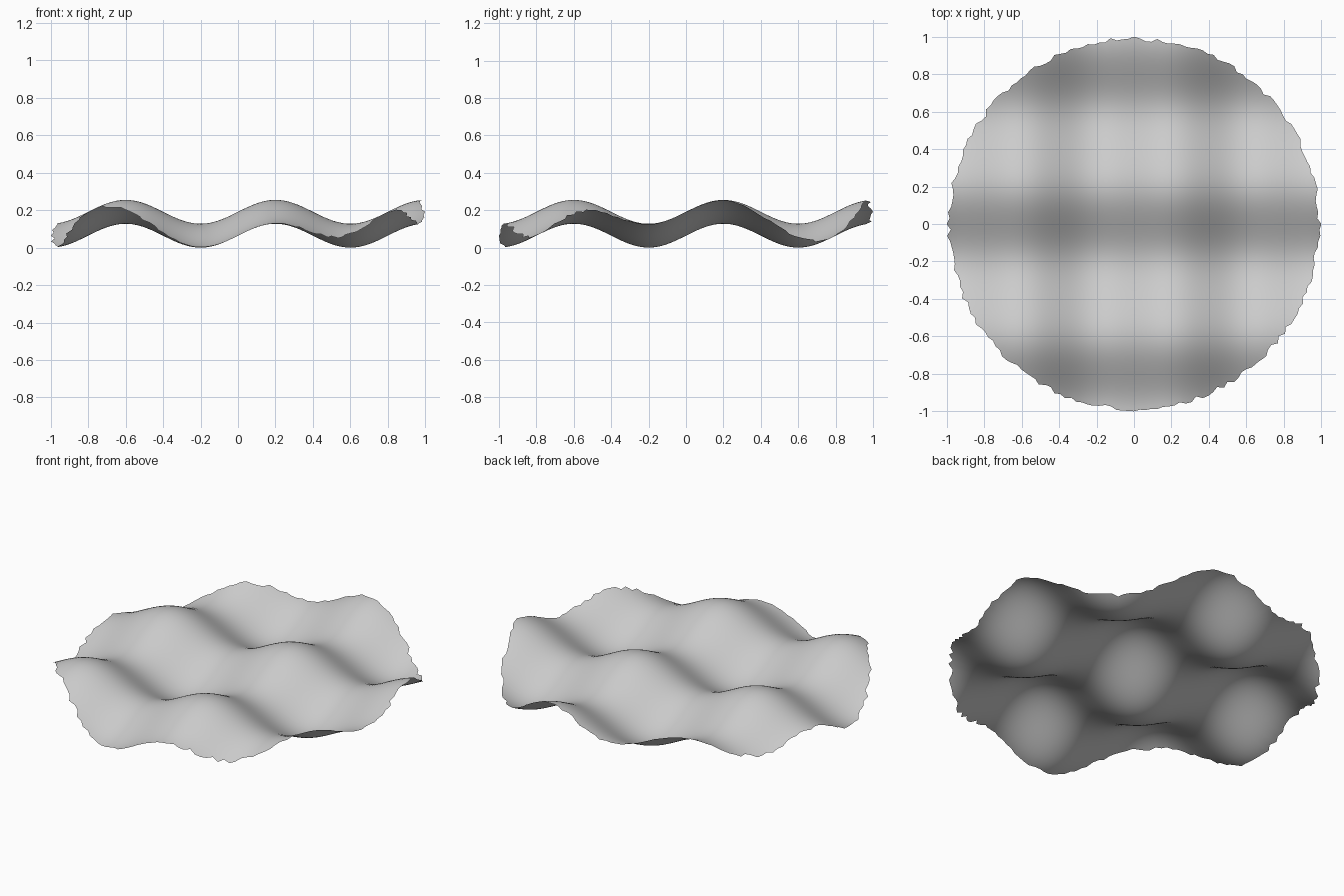
import bpy, bmesh, math, random

if "Cube" in bpy.data.objects:
    bpy.data.objects.remove(bpy.data.objects["Cube"])

random.seed(4)
RINGS, SEGS = 60, 200
PERIOD = 0.8
AMP = PERIOD / (4 * math.pi)


def height(x, y):
    k = 2 * math.pi / PERIOD
    return AMP * (2 + math.sin(k * x) + math.sin(k * y))


# Ragged rim: one slightly random radius per spoke
rim = [random.uniform(0.976, 1.0) for _ in range(SEGS)]
for i in range(0, SEGS, SEGS // 4):
    rim[i] = 1.0

# Thin rippled disc made of concentric rings
bm = bmesh.new()
centre = bm.verts.new((0, 0, height(0, 0)))
rings = []
for r in range(1, RINGS + 1):
    t = r / RINGS
    ring = []
    for s in range(SEGS):
        a = 2 * math.pi * s / SEGS
        # only the outermost rings follow the ragged rim
        rad = t * (0.988 + (rim[s] - 0.988) * t ** 20)
        x, y = rad * math.cos(a), rad * math.sin(a)
        ring.append(bm.verts.new((x, y, height(x, y))))
    rings.append(ring)
for s in range(SEGS):
    n = (s + 1) % SEGS
    bm.faces.new((centre, rings[0][s], rings[0][n]))
    for inner, outer in zip(rings, rings[1:]):
        bm.faces.new((inner[s], outer[s], outer[n], inner[n]))
for f in bm.faces:
    f.smooth = True

mesh = bpy.data.meshes.new("rippled_sheet")
bm.to_mesh(mesh)
bm.free()
sheet = bpy.data.objects.new("rippled_sheet", mesh)
bpy.context.collection.objects.link(sheet)

# Plain grey surface
grey = bpy.data.materials.new("light_grey")
grey.diffuse_color = (0.6, 0.6, 0.6, 1)
grey.use_nodes = True
grey.node_tree.nodes["Principled BSDF"].inputs["Base Color"].default_value = grey.diffuse_color
mesh.materials.append(grey)
